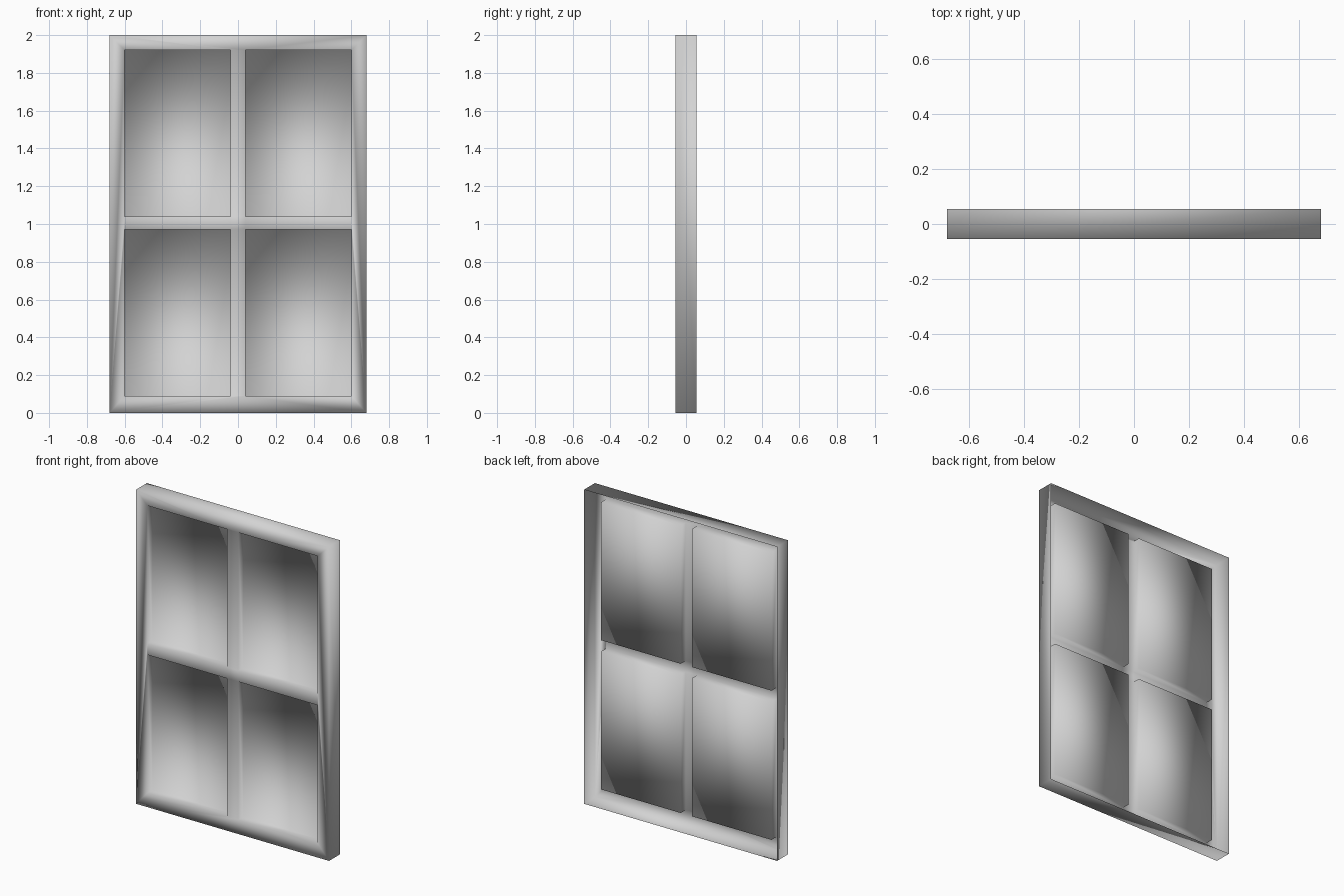
import bpy
import bmesh

if "Cube" in bpy.data.objects:
    bpy.data.objects.remove(bpy.data.objects["Cube"], do_unlink=True)

# Main dimensions
HALF_W, HEIGHT = 0.68, 2.0
FRONT, BACK, PANE = -0.055, 0.055, -0.004
XS = [-0.6, -0.04, 0.04, 0.6]
ZS = [0.09, 0.97, 1.04, 1.92]

paint = bpy.data.materials.new("light_grey")
paint.use_nodes = True
grey = (0.65, 0.65, 0.65, 1)
paint.diffuse_color = grey
paint.node_tree.nodes["Principled BSDF"].inputs["Base Color"].default_value = grey

bm = bmesh.new()
cache = {}


def vert(x, y, z):
    key = (x, y, z)
    if key not in cache:
        cache[key] = bm.verts.new(key)
    return cache[key]


def face(*points):
    bm.faces.new([vert(*p) for p in points]).smooth = True


def at_depth(points, y):
    return [(x, y, z) for x, z in points]


def border(a, row, b, split):
    """Fill one side of the frame with two fans from its outer corners."""
    for i in range(3):
        face(a if i < split else b, row[i], row[i + 1])
    face(a, row[split], b)


def edges(loop):
    return zip(loop, loop[1:] + loop[:1])


# Outer frame, front face
rect = [(-HALF_W, 0), (HALF_W, 0), (HALF_W, HEIGHT), (-HALF_W, HEIGHT)]
bl, br, tr, tl = at_depth(rect, FRONT)
border(tl, at_depth([(x, ZS[3]) for x in XS], FRONT), tr, 2)
border(bl, at_depth([(XS[0], z) for z in ZS], FRONT), tl, 3)
border(tr, at_depth([(XS[3], z) for z in reversed(ZS)], FRONT), br, 0)
border(br, at_depth([(x, ZS[0]) for x in reversed(XS)], FRONT), bl, 1)

# Outer side walls, open at the back
for (ax, az), (bx, bz) in edges(rect):
    face((bx, FRONT, bz), (ax, FRONT, az), (ax, BACK, az), (bx, BACK, bz))

# Glazing bars and the four recessed panes
for i in range(3):
    for j in range(3):
        cell = [(XS[i], ZS[j]), (XS[i + 1], ZS[j]),
                (XS[i + 1], ZS[j + 1]), (XS[i], ZS[j + 1])]
        if i % 2 or j % 2:
            face(*at_depth(cell, FRONT))
            continue
        face(*at_depth(cell, PANE))
        for (ax, az), (bx, bz) in edges(cell):
            face((ax, FRONT, az), (bx, FRONT, bz), (bx, PANE, bz), (ax, PANE, az))

mesh = bpy.data.meshes.new("window_frame")
bm.to_mesh(mesh)
bm.free()
mesh.materials.append(paint)
window = bpy.data.objects.new("window_frame", mesh)
bpy.context.collection.objects.link(window)
